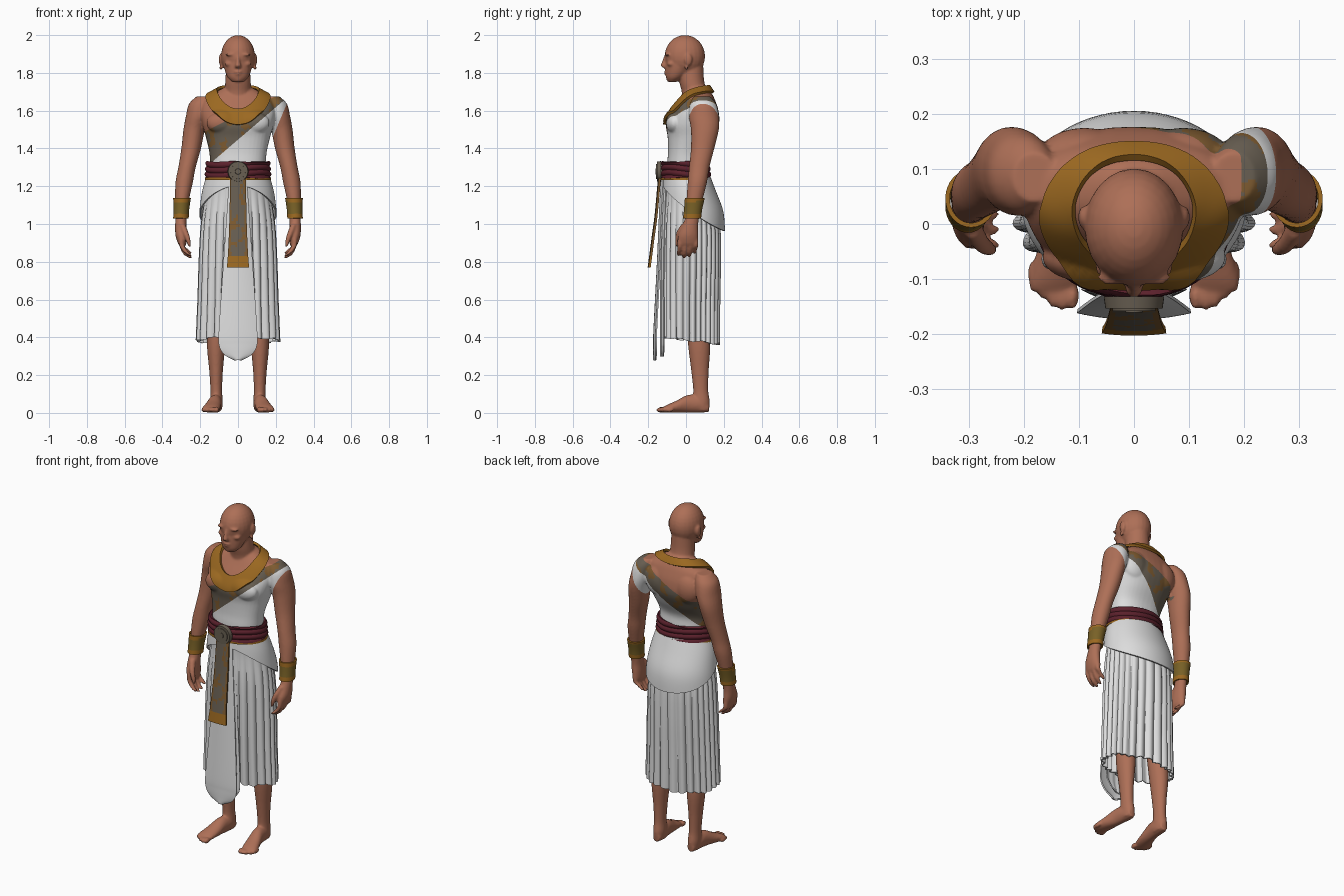
import bpy, bmesh
from math import sin, cos, pi, copysign
from mathutils import Vector, Matrix, noise
from mathutils.bvhtree import BVHTree

cube = bpy.data.objects.get("Cube")
if cube:
    bpy.data.objects.remove(cube)

COLOURS = {"skin": (0.42, 0.16, 0.095), "white_linen": (0.72, 0.72, 0.72), "gold": (0.33, 0.14, 0.015),
           "bronze_cloth": (0.14, 0.115, 0.085), "rust_gold": (0.21, 0.105, 0.03),
           "wine_cloth": (0.105, 0.015, 0.025), "olive_gold": (0.19, 0.12, 0.02)}
MATS = {}
for key, rgb in COLOURS.items():
    m = bpy.data.materials.new(key)
    m.use_nodes = True
    m.diffuse_color = (*rgb, 1)
    m.node_tree.nodes["Principled BSDF"].inputs["Base Color"].default_value = (*rgb, 1)
    MATS[key] = m


def bake(ob):
    dg = bpy.context.evaluated_depsgraph_get()
    me = bpy.data.meshes.new_from_object(ob.evaluated_get(dg))
    ob.modifiers.clear()
    ob.data = me
    return me


def finish(bm, name, mats, thick=0, rule=None, mods=()):
    """Turn a bmesh into a shaded, coloured object."""
    me = bpy.data.meshes.new(name)
    bm.to_mesh(me)
    bm.free()
    ob = bpy.data.objects.new(name, me)
    bpy.context.collection.objects.link(ob)
    if thick:
        s = ob.modifiers.new("thickness", "SOLIDIFY")
        s.thickness, s.offset = thick, 0
    for kind, settings in mods:
        mod = ob.modifiers.new(kind, kind)
        for k, v in settings.items():
            setattr(mod, k, v)
    me = bake(ob)
    if not me.materials:
        for n in mats:
            me.materials.append(MATS[n])
    for p in me.polygons:
        p.use_smooth = True
        if rule:
            p.material_index = rule(p.center)
    me.set_sharp_from_angle(angle=0.9)
    return ob


def spline(keys, n=5):
    """Smooth a list of equal-length tuples."""
    out = []
    for i in range(len(keys) - 1):
        a, b, c, d = (Vector(keys[min(max(j, 0), len(keys) - 1)]) for j in range(i - 1, i + 3))
        for k in range(n):
            t = k / n
            out.append(b + (c - a) * (t / 2) + (a * 2 - b * 5 + c * 4 - d) * (t * t / 2)
                       + (b * 3 - a - c * 3 + d) * (t ** 3 / 2))
    return out + [Vector(keys[-1])]


def loft(bm, keys, axis="z", side=1, power=2.0, seg=24):
    """Closed limb through sections (x, y, z, radius a, radius b)."""
    rings = []
    for x, y, z, ra, rb in spline(keys):
        ring = []
        for i in range(seg):
            a = 2 * pi * i / seg
            u = ra * copysign(abs(cos(a)) ** (2 / power), cos(a))
            v = rb * copysign(abs(sin(a)) ** (2 / power), sin(a))
            co = (x + u, y + v, z) if axis == "z" else (x + u, y, z + v)
            ring.append(bm.verts.new((co[0] * side, co[1], co[2])))
        rings.append(ring)
    bridge(bm, rings)
    bm.faces.new(rings[0])
    bm.faces.new(rings[-1])


def bridge(bm, rings, closed=True):
    for r, s in zip(rings, rings[1:]):
        n = len(r)
        for i in range(n if closed else n - 1):
            j = (i + 1) % n
            bm.faces.new((r[i], r[j], s[j], s[i]))


def blob(bm, centre, radii):
    bmesh.ops.create_uvsphere(bm, u_segments=24, v_segments=16, radius=1,
                              matrix=Matrix.Translation(centre) @ Matrix.Diagonal((*radii, 1)))


# Body: torso, neck and head
bm = bmesh.new()
loft(bm, [(0, .02, 1.12, .13, .09), (0, .005, 1.22, .14, .1), (0, .003, 1.31, .147, .103), (0, .005, 1.38, .152, .1),
          (0, .025, 1.46, .17, .122), (0, .035, 1.53, .19, .14), (0, .05, 1.6, .2, .122),
          (0, .06, 1.66, .18, .092), (0, .062, 1.695, .125, .072), (0, .06, 1.73, .06, .05)], power=2.3, seg=40)
loft(bm, [(0, .055, 1.64, .08, .075), (0, .045, 1.7, .072, .068), (0, .03, 1.76, .067, .066),
          (0, .025, 1.86, .062, .066)])
blob(bm, (0, -.006, 1.888), (.09, .107, .112))
loft(bm, [(0, -.072, 1.752, .03, .022), (0, -.058, 1.775, .054, .048), (0, -.043, 1.81, .069, .066),
          (0, -.033, 1.85, .077, .076), (0, -.025, 1.9, .082, .08)])
loft(bm, [(0, -.1, 1.9, .009, .012), (0, -.112, 1.86, .011, .015), (0, -.118, 1.838, .016, .016),
          (0, -.11, 1.826, .014, .01)])
blob(bm, (0, -.104, 1.806), (.024, .012, .006))
blob(bm, (0, -.102, 1.794), (.02, .012, .006))
blob(bm, (0, -.085, 1.765), (.024, .018, .015))

# Body: mirrored face, chest, arms, hands, legs and feet
for s in (1, -1):
    blob(bm, (s * .037, -.098, 1.897), (.03, .014, .008))
    blob(bm, (s * .035, -.094, 1.878), (.013, .01, .007))
    blob(bm, (s * .045, -.078, 1.848), (.026, .022, .016))
    blob(bm, (s * .09, .012, 1.87), (.012, .021, .033))
    blob(bm, (s * .09, .002, 1.828), (.009, .009, .013))
    blob(bm, (s * .082, -.06, 1.535), (.085, .046, .058))
    blob(bm, (s * .09, .12, 1.57), (.085, .055, .09))
    loft(bm, [(.18, .085, 1.675, .04, .045), (.2, .09, 1.635, .06, .07), (.214, .095, 1.57, .062, .08),
              (.232, .1, 1.5, .057, .074), (.248, .088, 1.4, .052, .062), (.27, .07, 1.3, .046, .054),
              (.285, .06, 1.22, .046, .051), (.297, .044, 1.12, .036, .042), (.301, .036, 1.05, .03, .036),
              (.303, .022, .99, .03, .042), (.301, .012, .94, .03, .053), (.296, .01, .9, .023, .053),
              (.294, .01, .885, .016, .045)], side=s)
    for i in range(4):
        y, drop = -.032 + .028 * i, (.0, -.012, -.006, .012)[i]
        loft(bm, [(.3, y, .92, .013, .014), (.297, y, .885, .014, .0135), (.278, y - .004, .855 + drop, .014, .0125),
                  (.258, y - .006, .838 + drop, .012, .011), (.252, y - .006, .83 + drop, .006, .006)], side=s, seg=12)
    loft(bm, [(.295, -.005, 1.0, .016, .02), (.278, -.034, .955, .016, .017), (.264, -.045, .915, .013, .013),
              (.256, -.047, .88, .007, .007)], side=s, seg=12)
    loft(bm, [(.09, .04, .98, .08, .095), (.1, .045, .7, .068, .08), (.11, .06, .5, .055, .06),
              (.116, .07, .35, .048, .058), (.116, .074, .22, .036, .046), (.115, .078, .12, .031, .04),
              (.114, .08, .06, .033, .046), (.114, .08, .012, .028, .042)], side=s)
    loft(bm, [(.113, .12, .028, .022, .024), (.115, .07, .045, .034, .044), (.122, .01, .048, .036, .047),
              (.134, -.05, .033, .043, .032), (.145, -.1, .022, .046, .021), (.15, -.122, .016, .04, .014)],
         axis="y", side=s)
    for i in range(5):
        blob(bm, (s * (.112 + .018 * i), -.13 + .004 * i * i - .006 * i, .016), (.012 - .0008 * i, .026, .0155 - .001 * i))
bmesh.ops.recalc_face_normals(bm, faces=bm.faces)
body = finish(bm, "body", ["skin", "white_linen", "bronze_cloth", "rust_gold"], mods=[
    ("REMESH", {"mode": "VOXEL", "voxel_size": .006}), ("SMOOTH", {"factor": .5, "iterations": 4})])


# Wrapped bodice and shoulder strap, cut cleanly into the body surface
def strap_low(x):
    return 1.335 + .857 * (x + .13)


def strap_high(x):
    return 1.49 + .5 * (x + .175)


def patchy(c):
    return noise.noise(c * 17) + .4 * noise.noise(c * 45) > .2


bm = bmesh.new()
bm.from_mesh(body.data)
for co, no in (((-.13, 0, 1.335), (-.857, 0, 1)), ((-.175, 0, 1.49), (-.5, 0, 1)),
               ((.18, 0, 1.45), (1, 0, -.42)), ((-.182, 0, 1.4), (1, 0, 0))):
    bmesh.ops.bisect_plane(bm, geom=bm.verts[:] + bm.edges[:] + bm.faces[:], plane_co=co, plane_no=no)
for f in bm.faces:
    c = f.calc_center_median()
    f.material_index = 0
    if c.z > 1.1 and -.182 < c.x < .18 + .42 * max(c.z - 1.45, 0):
        if c.z < strap_low(c.x):
            f.material_index = 1
        elif c.z < strap_high(c.x):
            f.material_index = 3 if patchy(c) else 2
bm.to_mesh(body.data)
tree = BVHTree.FromBMesh(bm)
bm.free()


# Broad collar lying on the chest, shoulders and upper back
bm = bmesh.new()
rings = []
for k in range(11):
    t = k / 10
    ring = []
    for i in range(72):
        a = 2 * pi * i / 72
        c = cos(a)
        inner = Vector((.1 * sin(a), .03 - .095 * c, 1.69 - .0675 * c - .0225 * c * c))
        outer = Vector((.166 * sin(a), .018 - .135 * c, 1.665 - .0875 * c - .0525 * c * c))
        p, n, _, _ = tree.find_nearest(inner.lerp(outer, t))
        ring.append(bm.verts.new(p + n * .01))
    rings.append(ring)
bridge(bm, rings)
bmesh.ops.smooth_vert(bm, verts=bm.verts, factor=.3, use_axis_x=True, use_axis_y=True, use_axis_z=True)
finish(bm, "collar", ["gold"], thick=.014)


def section(keys, z):
    """Section of a garment at a height, keys run from top to bottom."""
    z = min(max(z, keys[-1][2]), keys[0][2])
    for a, b in zip(keys, keys[1:]):
        if z >= b[2]:
            return Vector(a).lerp(Vector(b), (a[2] - z) / (a[2] - b[2]))


def shell(name, keys, top, hem, mats, swell=None, seg=64, rows=12, thick=.008, rule=None):
    """Open garment; hem gives the lower edge for an angle, swell adds folds."""
    keys = spline(keys)
    bm = bmesh.new()
    rings = []
    for r in range(rows + 1):
        t = r / rows
        ring = []
        for i in range(seg):
            a = 2 * pi * i / seg
            z = top + (hem(a) - top) * t
            x, y, _, rx, ry = section(keys, z)
            e = swell(a, t) if swell else 0
            ring.append(bm.verts.new((x + (rx + e) * sin(a), y - (ry + e) * cos(a), z)))
        rings.append(ring)
    bridge(bm, rings)
    return finish(bm, name, mats, thick=thick, rule=rule)


# Pleated skirt and smooth overskirt
def pleats(a, t):
    return (.004 + .007 * t) * min(t * 3, 1) * (abs(sin(13 * a + .8 * sin(3 * a))) * 2 - 1.2)


shell("pleated_skirt", [(0, 0, 1.25, .155, .113), (0, .02, 1.15, .17, .125), (0, .03, 1.0, .19, .145),
                        (0, .03, .8, .2, .148), (0, .028, .6, .205, .145), (0, .028, .35, .214, .142)],
      1.25, lambda a: .382 + .018 * cos(a) + .005 * sin(7 * a), ["white_linen"], pleats, seg=208, rows=20, thick=.006)
shell("overskirt", [(0, 0, 1.27, .158, .118), (0, .015, 1.18, .184, .137), (0, .032, 1.08, .199, .158),
                    (0, .038, 1.0, .204, .163), (0, .038, .9, .205, .163)],
      1.26, lambda a: 1.07 + .12 * cos(a) + .012 * cos(2 * a), ["white_linen"], thick=.008)

# Belt with horizontal folds and a thin trim
BELT = [(0, -.003, 1.34, .16, .118), (0, -.003, 1.29, .164, .123), (0, 0, 1.22, .169, .127)]
shell("belt", BELT, 1.328, lambda a: 1.242, ["wine_cloth"],
      lambda a, t: .004 * sin(t * 19 + 2 * sin(2 * a)), rows=20, thick=.014)
shell("belt_trim", BELT, 1.245, lambda a: 1.232, ["gold"], rows=2, thick=.014)

# Wrist cuffs
for s, side in ((1, "left"), (-1, "right")):
    shell(side + "_cuff", [(s * .296, .047, 1.14, .043, .049), (s * .3, .038, 1.08, .038, .044),
                           (s * .302, .032, 1.03, .037, .044)], 1.137, lambda a: 1.03, ["olive_gold", "gold"],
          seg=32, rows=9, rule=lambda c: int(abs(c.z - 1.084) > .035))


def panel(name, keys, mats, thick, bow=.012, fold=0, rule=None):
    """Hanging strip through (height, depth, half width)."""
    bm = bmesh.new()
    rows = []
    for z, y, half in spline(keys, 8):
        rows.append([bm.verts.new((half * u / 8, y + bow * (u / 8) ** 2 + fold * cos(u * pi / 2), z))
                     for u in range(-8, 9)])
    bridge(bm, rows, closed=False)
    finish(bm, name, mats, thick=thick, rule=rule)


# Front hangings: two linen panels and the decorated sash
panel("under_panel", [(1.2, -.12, .05), (.8, -.132, .08), (.42, -.132, .095), (.34, -.132, .08), (.3, -.132, .03)],
      ["white_linen"], .006, fold=.003)
panel("apron", [(1.25, -.128, .045), (1.1, -.137, .055), (.8, -.15, .076), (.45, -.168, .1), (.36, -.17, .1),
                (.31, -.17, .072), (.28, -.17, .015)], ["white_linen"], .008)


def sash_colour(c):
    if c.z < .83:
        return 2
    return 1 if abs(c.x) > .036 or patchy(c * 1.4) else 0


panel("sash", [(1.25, -.142, .04), (1.05, -.16, .044), (.93, -.176, .048), (.83, -.189, .053), (.77, -.197, .058)],
      ["bronze_cloth", "rust_gold", "gold"], .012, bow=.004, rule=sash_colour)

# Round belt clasp with a stepped rim
bm = bmesh.new()
for radius, depth in ((.055, .022), (.042, .03), (.018, .036)):
    bmesh.ops.create_cone(bm, cap_ends=True, segments=40, radius1=radius, radius2=radius - .003, depth=depth,
                          matrix=Matrix.Translation((0, -.143, 1.278)) @ Matrix.Rotation(pi / 2, 4, "X"))
finish(bm, "belt_clasp", ["bronze_cloth"])
